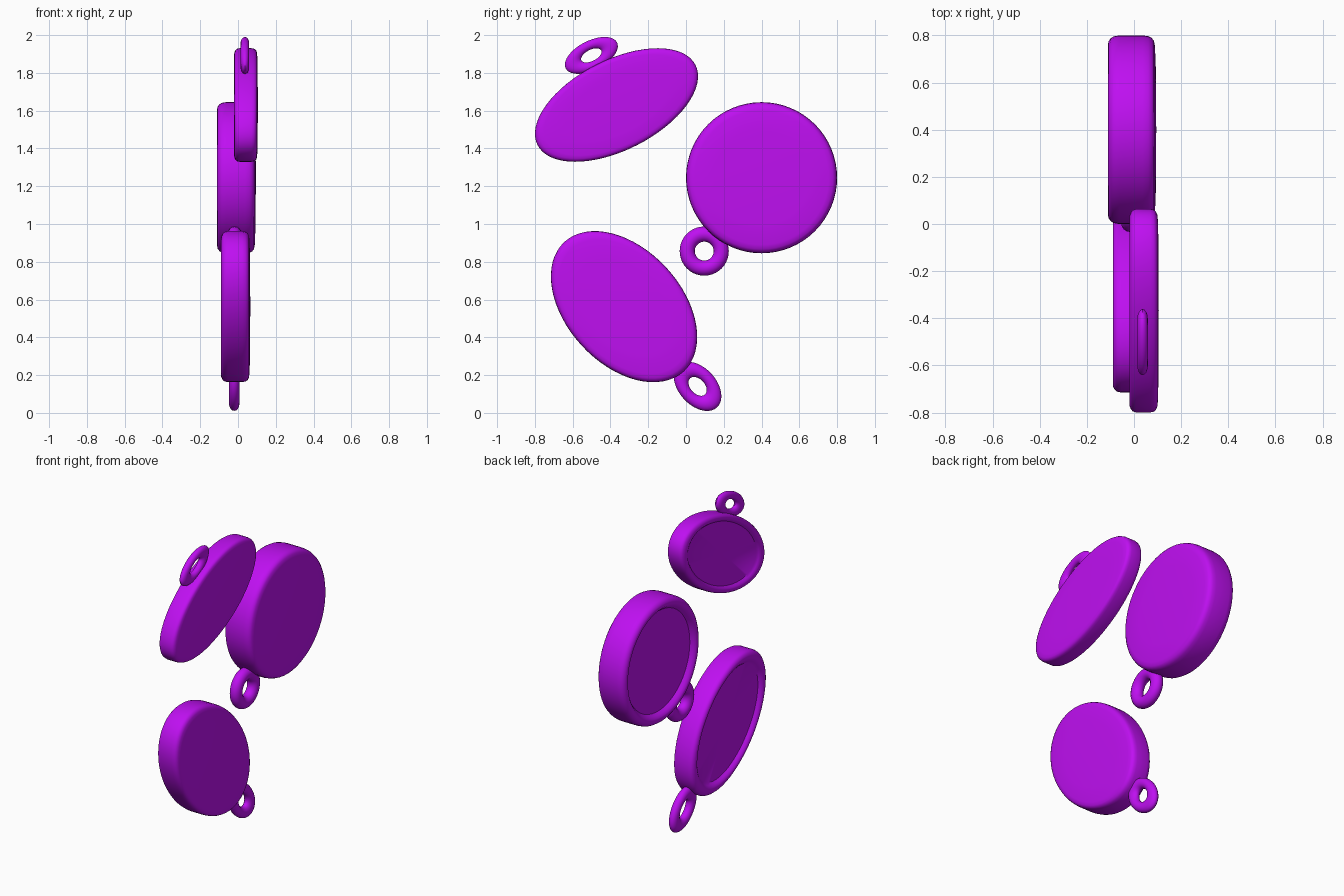
import bpy, bmesh, math
from mathutils import Matrix, Vector

if "Cube" in bpy.data.objects:
    bpy.data.objects.remove(bpy.data.objects["Cube"])

purple = bpy.data.materials.new("purple")
purple.diffuse_color = (0.52, 0.005, 0.88, 1)
purple.use_nodes = True
purple.node_tree.nodes["Principled BSDF"].inputs["Base Color"].default_value = purple.diffuse_color

# Disc profile as (radius, x): recessed back on -x, rounded rim, faintly domed face on +x
DISC = [(0, -.072), (.325, -.072), (.338, -.088), (.350, -.099), (.362, -.1025),
        (.375, -.100), (.388, -.091), (.396, -.078), (.4, -.055), (.4, .045),
        (.397, .068), (.390, .083), (.378, .092), (.355, .097), (.25, .101), (0, .1025)]


def finish(bm, name, matrix):
    bmesh.ops.remove_doubles(bm, verts=bm.verts, dist=1e-5)
    bmesh.ops.recalc_face_normals(bm, faces=bm.faces)
    bm.transform(matrix)
    mesh = bpy.data.meshes.new(name)
    bm.to_mesh(mesh)
    bm.free()
    mesh.materials.append(purple)
    obj = bpy.data.objects.new(name, mesh)
    bpy.context.collection.objects.link(obj)
    bpy.ops.object.select_all(action='DESELECT')
    obj.select_set(True)
    bpy.context.view_layer.objects.active = obj
    bpy.ops.object.shade_smooth_by_angle(angle=math.radians(40))


def lathe(points, steps, closed=False):
    """Spin (radius, x) points around the x axis."""
    bm = bmesh.new()
    vs = [bm.verts.new((x, r, 0)) for r, x in points]
    pairs = list(zip(vs, vs[1:])) + ([(vs[-1], vs[0])] if closed else [])
    es = [bm.edges.new(p) for p in pairs]
    bmesh.ops.spin(bm, geom=vs + es, cent=(0, 0, 0), axis=(1, 0, 0),
                   angle=2 * math.pi, steps=steps, use_duplicate=False)
    return bm


def pendant(label, center, scale, tilt, loop_angle):
    place = (Matrix.Translation(center) @ Matrix.Rotation(math.radians(tilt), 4, 'X')
             @ Matrix.Diagonal((*scale, 1)))
    # Disc body
    finish(lathe(DISC, 64), label + "_disc", place)
    # Hanging loop touching the rim
    ring = [(.09 + .04 * math.cos(t), .037 * math.sin(t))
            for t in (2 * math.pi * i / 16 for i in range(16))]
    a = math.radians(loop_angle)
    offset = Vector((-.01, .493 * math.cos(a), .493 * math.sin(a)))
    finish(lathe(ring, 40, True), label + "_loop", place @ Matrix.Translation(offset))


# Round, upper oval and lower oval pendants
pendant("round", (-.008, .4, 1.245), (1, 1, 1), 0, 232)
pendant("upper_oval", (.0425, -.368, 1.63), (.61, 1.172, .597), 26.9, 90)
pendant("lower_oval", (-.0125, -.328, .5625), (.757, 1.165, .762), -47.3, 0)
